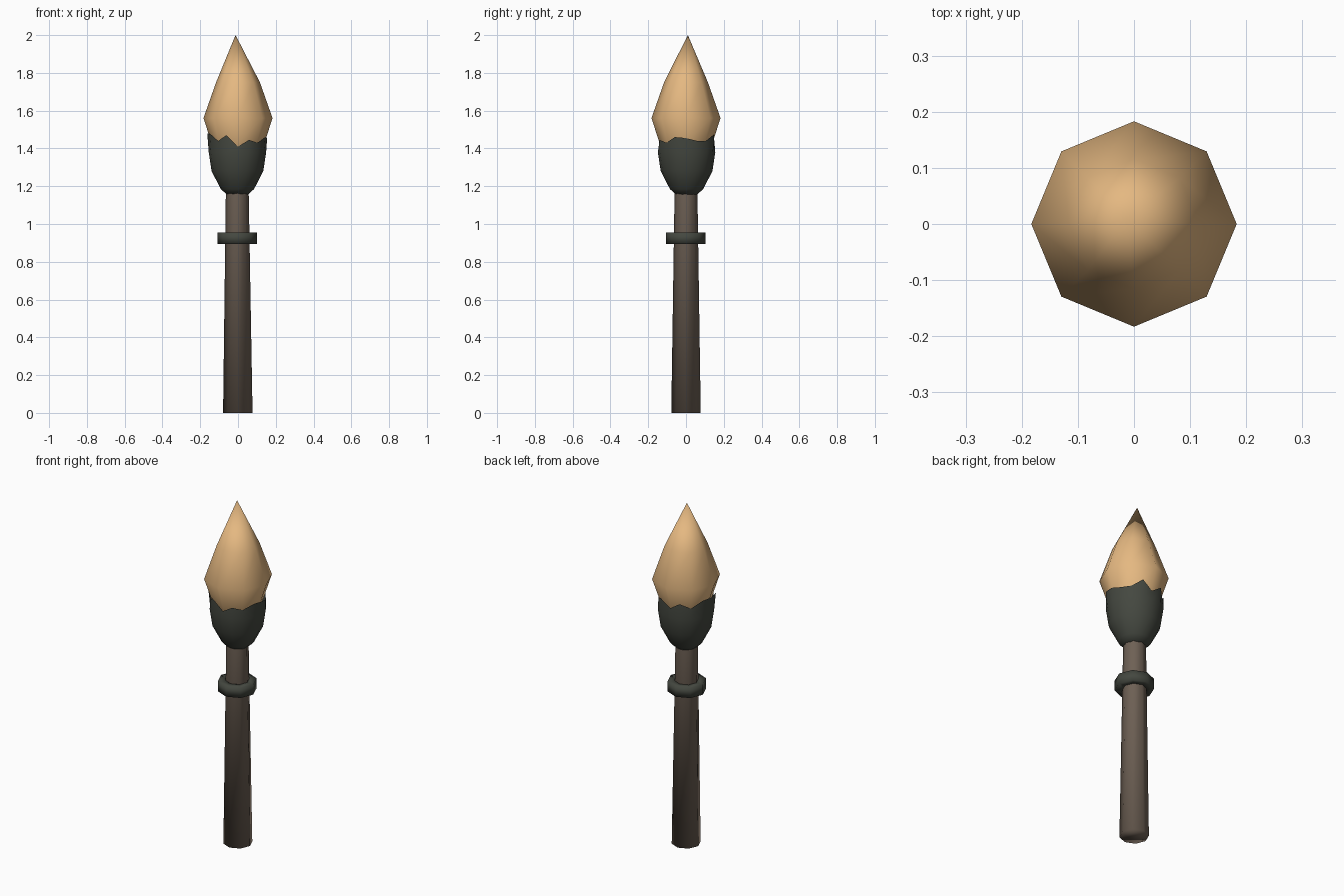
import bpy
import bmesh
from math import cos, sin, pi

cube = bpy.data.objects.get("Cube")
if cube:
    bpy.data.objects.remove(cube, do_unlink=True)


def material(name, color):
    mat = bpy.data.materials.new(name)
    mat.use_nodes = True
    mat.diffuse_color = (*color, 1)
    bsdf = mat.node_tree.nodes["Principled BSDF"]
    bsdf.inputs["Base Color"].default_value = (*color, 1)
    bsdf.inputs["Roughness"].default_value = 0.9
    return mat


wood = material("brown wood", (0.155, 0.118, 0.09))
iron = material("dark iron", (0.058, 0.064, 0.051))
fire = material("pale orange flame", (0.78, 0.48, 0.22))


def circle(radius, z, sides, cx=0, cy=0):
    """One level ring of points."""
    return [(cx + radius * cos(2 * pi * i / sides),
             cy + radius * sin(2 * pi * i / sides), z) for i in range(sides)]


def loft(name, rings, mat, bottom=False, tip=None, closed=False):
    """Skin a stack of rings, with an optional cap, tip or closed section."""
    bm = bmesh.new()
    loops = [[bm.verts.new(p) for p in ring] for ring in rings]
    pairs = list(zip(loops, loops[1:]))
    if closed:
        pairs.append((loops[-1], loops[0]))
    n = len(loops[0])
    for low, high in pairs:
        for i in range(n):
            j = (i + 1) % n
            bm.faces.new((low[i], low[j], high[j], high[i]))
    if bottom:
        bm.faces.new(loops[0][::-1])
    if tip:
        top = bm.verts.new(tip)
        for i in range(n):
            bm.faces.new((loops[-1][i], loops[-1][(i + 1) % n], top))
    for face in bm.faces:
        face.smooth = True
    mesh = bpy.data.meshes.new(name)
    bm.to_mesh(mesh)
    bm.free()
    mesh.materials.append(mat)
    obj = bpy.data.objects.new(name, mesh)
    bpy.context.collection.objects.link(obj)
    return obj


# Tapered wooden handle
loft("handle", [circle(0.078, 0, 8, -0.001), circle(0.06, 1.2, 8, -0.004)],
     wood, bottom=True)

# Iron band around the handle
section = [(0.055, 0.895), (0.104, 0.895), (0.104, 0.955), (0.055, 0.955)]
loft("handle_band", [circle(r, z, 8, -0.004, -0.002) for r, z in section],
     iron, closed=True)

# Flame with a pointed tip
flame = [(0.09, 1.28), (0.14, 1.43), (0.183, 1.56), (0.116, 1.75)]
loft("flame", [circle(r, z, 8) for r, z in flame], fire,
     bottom=True, tip=(-0.013, 0.01, 2))

# Iron cup with a jagged rim that hugs the flame
cup = [(0.055, 1.155), (0.088, 1.185), (0.137, 1.28), (0.152, 1.38)]
rings = [circle(r, z, 16, -0.003, 0.003) for r, z in cup]
heights = [1.455, 1.44, 1.44, 1.475, 1.43, 1.47, 1.44, 1.48,
           1.48, 1.48, 1.44, 1.47, 1.41, 1.445, 1.43, 1.46]
rim = []
for i, z in enumerate(heights):
    r = 0.146 + 0.33 * (z - 1.43)
    a = 2 * pi * i / len(heights)
    rim.append((r * cos(a), r * sin(a), z))
rings.append(rim)
loft("cup", rings, iron, bottom=True)
